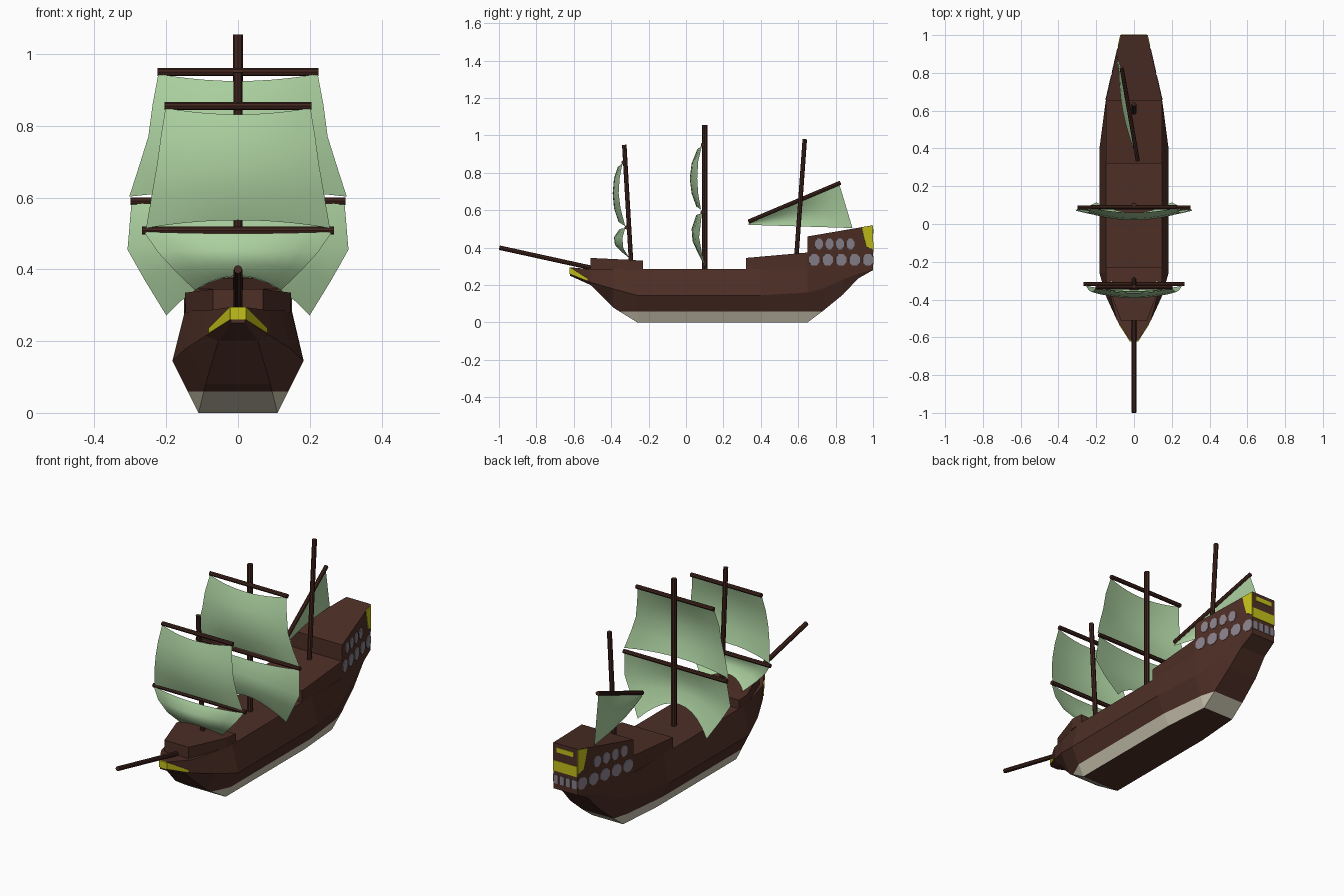
import bpy, bmesh, math
from mathutils import Vector

cube = bpy.data.objects.get("Cube")
if cube:
    bpy.data.objects.remove(cube, do_unlink=True)


def material(name, r, g, b):
    m = bpy.data.materials.new(name)
    m.use_nodes = True
    m.diffuse_color = (r, g, b, 1)
    bsdf = m.node_tree.nodes["Principled BSDF"]
    bsdf.inputs["Base Color"].default_value = (r, g, b, 1)
    bsdf.inputs["Roughness"].default_value = 0.8
    return m


WOOD = material("hull brown", .075, .028, .019)
SPAR = material("spar brown", .055, .019, .013)
CREAM = material("cream", .58, .54, .42)
SAIL = material("pale green", .41, .63, .35)
YELLOW = material("yellow", .55, .53, .01)
GLASS = material("window grey", .25, .22, .26)


def finish(name, bm, *mats):
    bmesh.ops.recalc_face_normals(bm, faces=bm.faces)
    mesh = bpy.data.meshes.new(name)
    bm.to_mesh(mesh)
    bm.free()
    for m in mats:
        mesh.materials.append(m)
    ob = bpy.data.objects.new(name, mesh)
    bpy.context.collection.objects.link(ob)
    return ob


def loft(stations):
    """Skin symmetric sections; each station is y and its (half width, z) points."""
    bm = bmesh.new()
    rings = []
    for y, *half in stations:
        pts = [(w, y, z) for w, z in half] + [(-w, y, z) for w, z in reversed(half)]
        rings.append([bm.verts.new(p) for p in pts])
    for a, b in zip(rings, rings[1:]):
        for i in range(len(a)):
            j = (i + 1) % len(a)
            bm.faces.new((a[i], a[j], b[j], b[i]))
    bm.faces.new(rings[0])
    bm.faces.new(rings[-1])
    return bm


def stern_w(y):
    return .07 + .229 * (1 - y)


# Hull: bottom edge, widest chine and deck edge at each station
hull = loft([
    (-.62, (.02, .25), (.02, .26), (.02, .295)),
    (-.51, (.055, .20), (.09, .215), (.09, .285)),
    (-.39, (.09, .08), (.145, .18), (.122, .285)),
    (-.26, (.11, 0), (.183, .145), (.148, .285)),
    (.40, (.11, 0), (.183, .145), (.148, .285)),
    (.65, (.09, 0), (.15, .16), (.15, .285)),
    (.73, (.09, .06), (stern_w(.73), .18), (stern_w(.73), .285)),
    (.84, (.085, .15), (stern_w(.84), .23), (stern_w(.84), .285)),
    (.92, (.075, .235), (stern_w(.92), .26), (stern_w(.92), .285)),
    (1, (.07, .28), (.07, .283), (.07, .287))])
bmesh.ops.bisect_plane(hull, geom=hull.verts[:] + hull.edges[:] + hull.faces[:],
                       plane_co=(0, 0, .06), plane_no=(0, 0, 1))
hull.normal_update()
for f in hull.faces:
    if f.calc_center_median().z < .06 and abs(f.normal.z) < .95:
        f.material_index = 1
finish("hull", hull, WOOD, CREAM)

# Raised decks
finish("forecastle", loft([
    (-.51, (.07, .28), (.07, .345)),
    (-.30, (.146, .28), (.148, .335)),
    (-.23, (.148, .28), (.148, .33))]), WOOD)
finish("quarterdeck", loft([
    (.32, (.148, .28), (.148, .345)),
    (.66, (.148, .28), (.148, .375))]), WOOD)
finish("poop", loft([
    (.65, (.15, .28), (.15, .46)),
    (1, (.07, .28), (.07, .52))]), WOOD)


# Thin plates for painted details
def plate(name, pts, mat, mirror=True):
    bm = bmesh.new()
    bm.faces.new([bm.verts.new(p) for p in pts])
    ob = finish(name, bm, mat)
    solid = ob.modifiers.new("thickness", 'SOLIDIFY')
    solid.thickness, solid.offset = .006, 0
    if mirror:
        ob.modifiers.new("mirror", 'MIRROR')
    return ob


def side(y, z):
    return (stern_w(y), y, z)


def side_window(y, z, ry, rz):
    angles = [math.tau * (i + .5) / 8 for i in range(8)]
    plate("side_window", [side(min(y + ry * math.cos(a), 1), z + rz * math.sin(a))
                          for a in angles], GLASS)


for i in range(5):
    side_window(.685 + .072 * i, .335, .031, .034)
for i in range(4):
    side_window(.71 + .056 * i, .42, .023, .031)

plate("stern_side_trim", [side(.94, .508), side(1, .518), side(1, .39),
                          side(.965, .405), side(.95, .46)], YELLOW)


def stern_band(name, x0, x1, z0, z1, mat, mirror):
    plate(name, [(x0, 1, z0), (x1, 1, z0), (x1, 1, z1), (x0, 1, z1)], mat, mirror)


stern_band("stern_middle_band", -.07, .07, .375, .43, YELLOW, False)
stern_band("stern_top_band", -.05, .05, .475, .5, YELLOW, False)
stern_band("stern_window", .005, .03, .31, .355, GLASS, True)
stern_band("stern_outer_window", .04, .065, .31, .355, GLASS, True)

plate("bow_side_trim", [(.02, -.62, .26), (.02, -.62, .295),
                        (.08, -.526, .235), (.08, -.526, .222)], YELLOW)
plate("bow_front_trim", [(-.02, -.62, .26), (.02, -.62, .26),
                         (.02, -.62, .295), (-.02, -.62, .295)], YELLOW, False)


# Masts and yards
def spar(name, a, b, r):
    a, b = Vector(a), Vector(b)
    bm = bmesh.new()
    bmesh.ops.create_cone(bm, cap_ends=True, segments=8, radius1=r, radius2=r,
                          depth=(b - a).length)
    ob = finish(name, bm, SPAR)
    ob.location = (a + b) / 2
    ob.rotation_euler = (b - a).to_track_quat('Z', 'Y').to_euler()


spar("fore_mast", (0, -.293, .31), (0, -.33, .95), .012)
spar("main_mast", (0, .1, .27), (0, .1, 1.055), .014)
spar("mizzen_mast", (0, .59, .35), (0, .635, .98), .012)
spar("bowsprit", (0, -.51, .293), (0, -.998, .4), .012)
for name, w, y, z in [("main_upper", .225, .09, .95), ("main_lower", .3, .088, .59),
                      ("fore_upper", .205, -.335, .855), ("fore_lower", .268, -.318, .508)]:
    spar(name + "_yard", (-w, y, z), (w, y, z), .011)
spar("mizzen_yard", (.02, .335, .54), (-.065, .825, .747), .011)


# Sails
def sheet(name, grid):
    bm = bmesh.new()
    rows = [[bm.verts.new(p) for p in row] for row in grid]
    for a, b in zip(rows, rows[1:]):
        for i in range(len(a) - 1):
            bm.faces.new((a[i], a[i + 1], b[i + 1], b[i]))
    for f in bm.faces:
        f.smooth = True
    finish(name, bm, SAIL)


def square_sail(name, rows, n=10):
    """Rows from the top: half width, edge z, centre z, edge y, centre y."""
    grid = []
    for w, ze, zc, ye, yc in rows:
        us = [2 * i / n - 1 for i in range(n + 1)]
        grid.append([(w * u, yc + (ye - yc) * u * u, zc + (ze - zc) * u * u) for u in us])
    sheet(name, grid)


square_sail("main_upper_sail", [
    (.222, .945, .925, .085, .06), (.238, .86, .85, .065, .03),
    (.25, .77, .77, .06, .02), (.275, .69, .69, .065, .03), (.303, .603, .62, .08, .055)])
square_sail("main_lower_sail", [
    (.297, .585, .575, .085, .055), (.308, .455, .50, .07, .03),
    (.26, .37, .435, .085, .035), (.2, .272, .38, .115, .06)])
square_sail("fore_upper_sail", [
    (.202, .85, .832, -.34, -.365), (.215, .77, .77, -.355, -.385),
    (.226, .69, .69, -.36, -.392), (.24, .61, .61, -.35, -.385), (.256, .515, .537, -.325, -.36)])
square_sail("fore_lower_sail", [
    (.262, .505, .5, -.325, -.355), (.225, .45, .455, -.34, -.385),
    (.175, .395, .415, -.335, -.38), (.12, .342, .382, -.3, -.35)])

# Slanted rear sail, bellied sideways
head, peak = Vector((.02, .335, .53)), Vector((-.065, .82, .738))
tack, clew = Vector((.02, .335, .522)), Vector((-.09, .89, .505))
grid = []
for i in range(6):
    v = i / 5
    row = []
    for j in range(9):
        u = j / 8
        p = head.lerp(peak, u).lerp(tack.lerp(clew, u), v)
        p.x -= .03 * math.sin(math.pi * u) * math.sin(math.pi * min(v * .8, 1))
        row.append(p)
    grid.append(row)
sheet("mizzen_sail", grid)
